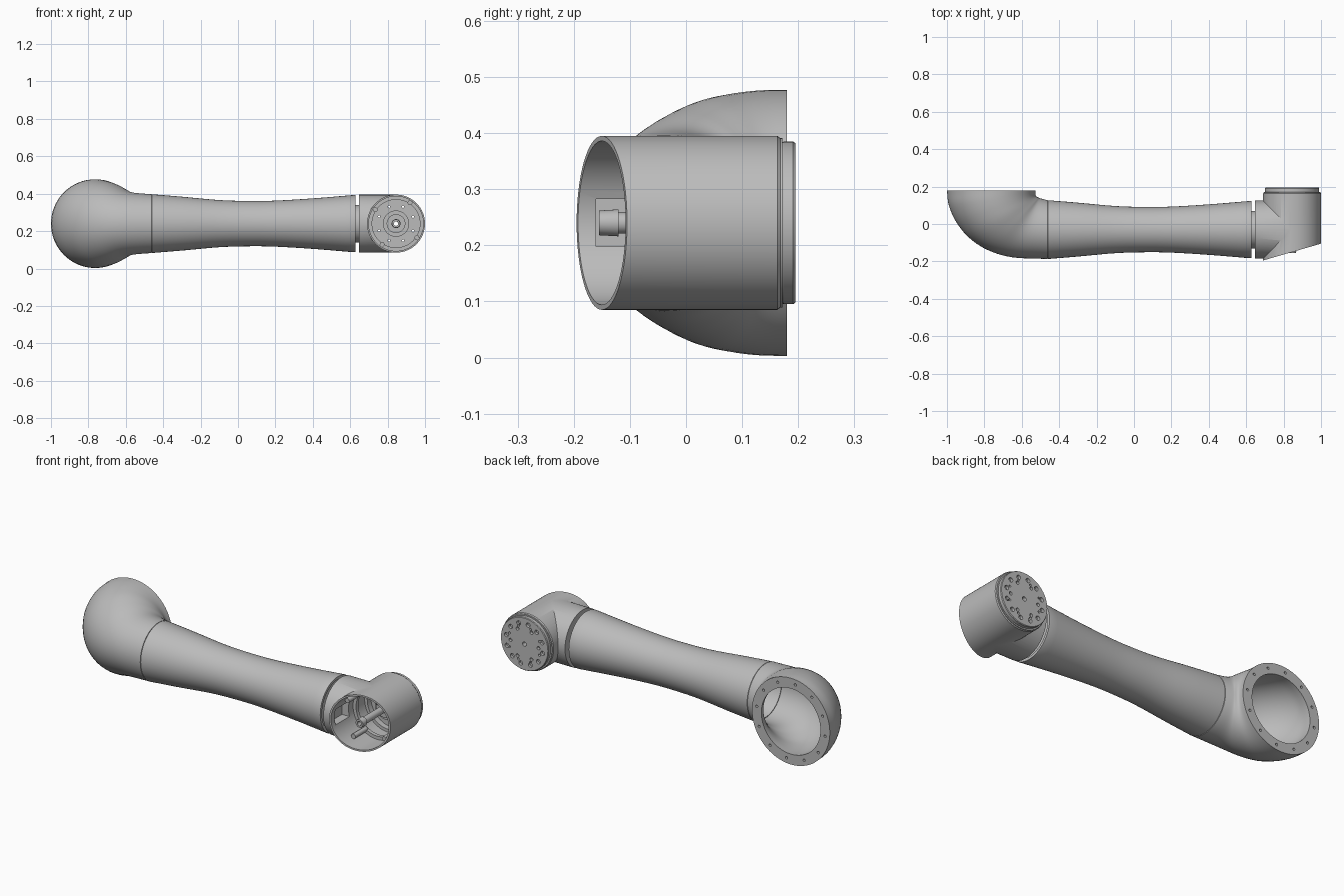
import bpy, bmesh, math
from mathutils import Vector

if "Cube" in bpy.data.objects:
    bpy.data.objects.remove(bpy.data.objects["Cube"])

grey = bpy.data.materials.new("satin grey")
grey.use_nodes = True
grey.diffuse_color = (0.5, 0.5, 0.5, 1)
grey.node_tree.nodes["Principled BSDF"].inputs["Base Color"].default_value = (0.5, 0.5, 0.5, 1)

MID_Z = 0.24
ARM_Y = -0.03
WRIST_X = 0.845
SIDES = 64


def finish(name, bm):
    bmesh.ops.recalc_face_normals(bm, faces=bm.faces)
    mesh = bpy.data.meshes.new(name)
    bm.to_mesh(mesh)
    bm.free()
    mesh.materials.append(grey)
    ob = bpy.data.objects.new(name, mesh)
    bpy.context.collection.objects.link(ob)
    return ob


def skin(bm, rings, loop=False):
    """Bridge rings of points; loop joins last to first, otherwise caps the ends."""
    rows = [[bm.verts.new(p) for p in ring] for ring in rings]
    n = len(rows[0])
    for k in range(len(rows) if loop else len(rows) - 1):
        a, b = rows[k], rows[(k + 1) % len(rows)]
        for i in range(n):
            j = (i + 1) % n
            bm.faces.new((a[i], a[j], b[j], b[i]))
    if not loop:
        bm.faces.new(rows[0])
        bm.faces.new(rows[-1])


def turned(bm, profile, centre, axis, sides=SIDES, loop=False):
    """Revolve (position, radius) pairs about the x or y axis through centre."""
    rings = []
    for pos, r in profile:
        ring = []
        for i in range(sides):
            a = math.tau * i / sides
            u, z = centre[0] + r * math.cos(a), centre[1] + r * math.sin(a)
            ring.append((pos, u, z) if axis == "x" else (u, pos, z))
        rings.append(ring)
    skin(bm, rings, loop)


def turn(name, profile, centre, axis, sides=SIDES, loop=False):
    bm = bmesh.new()
    turned(bm, profile, centre, axis, sides, loop)
    return finish(name, bm)


def hole_set(name, circles, y0, y1, centre_x):
    """Many small rods along y; circles holds (count, ring radius, rod radius, turn)."""
    bm = bmesh.new()
    for count, ring, r, start in circles:
        for i in range(count):
            a = start + math.tau * i / count
            c = (centre_x + ring * math.cos(a), MID_Z + ring * math.sin(a))
            turned(bm, [(y0, r), (y1, r)], c, "y", 14)
    return finish(name, bm)


def combine(ob, other, op):
    mod = ob.modifiers.new(op.lower(), "BOOLEAN")
    mod.operation, mod.solver, mod.object = op, "EXACT", other
    bpy.context.view_layer.objects.active = ob
    bpy.ops.object.modifier_apply(modifier=mod.name)
    bpy.data.objects.remove(other)


def box(name, size, centre, angle=0):
    bm = bmesh.new()
    bmesh.ops.create_cube(bm, size=1)
    for v in bm.verts:
        v.co = Vector([c * s for c, s in zip(v.co, size)])
    ob = finish(name, bm)
    ob.location = centre
    ob.rotation_euler.z = angle
    bpy.context.view_layer.update()
    return ob


def spline(pts, steps=5):
    """Catmull-Rom through tuples of numbers."""
    p = [Vector(q) for q in pts]
    p = [2 * p[0] - p[1]] + p + [2 * p[-1] - p[-2]]
    out = []
    for k in range(1, len(p) - 2):
        a, b, c, d = p[k - 1:k + 3]
        for s in range(steps):
            t = s / steps
            out.append(b + (c - a) * t / 2 + (2 * a - 5 * b + 4 * c - d) * t * t / 2
                       + (3 * b - a - 3 * c + d) * t ** 3 / 2)
    return out + [p[-2]]


# Hollow forearm tube with a waist and a lip at the wrist end
waist = spline([(-0.46, 0.157), (-0.3, 0.144), (-0.1, 0.126), (0.06, 0.121),
                (0.2, 0.123), (0.4, 0.135), (0.62, 0.153)])
outer = [(-0.462, 0.154)] + [tuple(v) for v in waist] + [(0.627, 0.152)]
inner = [(x, r - 0.015) for x, r in reversed(outer)]
turn("forearm_tube", outer + inner, (ARM_Y, MID_Z), "x", loop=True)

# Neck disc between forearm and wrist
turn("wrist_neck", [(0.60, 0.145), (0.622, 0.145), (0.622, 0.1), (0.655, 0.1)],
     (ARM_Y, MID_Z), "x")

# Elbow shell: ovals turning from the open flange to the forearm
outside = spline([(-1, 0.18), (-0.99, 0.1), (-0.95, 0.01), (-0.88, -0.075),
                  (-0.78, -0.14), (-0.65, -0.178), (-0.463, -0.187)])
inside = spline([(-0.527, 0.18), (-0.527, 0.162), (-0.525, 0.152), (-0.52, 0.146),
                 (-0.51, 0.141), (-0.5, 0.137), (-0.463, 0.127)])
height = spline([(0.237, 0), (0.236, 0), (0.23, 0), (0.218, 0),
                 (0.195, 0), (0.168, 0), (0.157, 0)])
outer_rings, inner_rings = [], []
for k, (o, i, h) in enumerate(zip(outside, inside, height)):
    mid, half = (o + i) / 2, (i - o) / 2
    thin = 0.76 + 0.14 * k / (len(outside) - 1)
    for rings, s in ((outer_rings, 1), (inner_rings, thin)):
        rings.append([])
        for n in range(SIDES):
            a = math.tau * n / SIDES
            p = mid + half * s * math.cos(a)
            rings[-1].append((p.x, p.y, MID_Z + h.x * s * math.sin(a)))
bm = bmesh.new()
skin(bm, outer_rings + inner_rings[::-1], loop=True)
elbow = finish("elbow_shell", bm)
combine(elbow, hole_set("flange_holes", [(12, 0.209, 0.007, 0.13)], 0.165, 0.2, -0.763), "DIFFERENCE")

# Wrist housing: two crossing cylinders, sliced at a slant and hollowed
axis = (WRIST_X, MID_Z)
wrist = turn("wrist_housing", [(-0.3, 0.155), (0.163, 0.155), (0.168, 0.151), (0.172, 0.151)],
             axis, "y")
combine(wrist, turn("side_socket", [(0.648, 0.1545), (WRIST_X, 0.1545)],
                    (ARM_Y, MID_Z), "x"), "UNION")
slant = math.atan2(0.09, 0.31)
combine(wrist, box("slant_cut", (1, 0.5, 1),
                   (WRIST_X + 0.25 * math.sin(slant), -0.15 - 0.25 * math.cos(slant), MID_Z),
                   slant), "DIFFERENCE")
combine(wrist, turn("bore", [(-0.4, 0.146), (0.1, 0.146), (0.1, 0.13), (0.19, 0.13)],
                    axis, "y"), "DIFFERENCE")
combine(wrist, box("cable_window", (0.12, 0.12, 0.085), (0.72, -0.1, MID_Z)), "DIFFERENCE")

# Output flange with bolt holes and a central bore
flange = turn("output_flange", [(0.13, 0.129), (0.168, 0.129), (0.168, 0.141), (0.174, 0.145),
                                (0.191, 0.145), (0.195, 0.142)], axis, "y")
combine(flange, hole_set("bolt_recesses", [(12, 0.112, 0.012, 0.2), (6, 0.085, 0.009, 0)],
                         0.18, 0.21, WRIST_X), "DIFFERENCE")
combine(flange, hole_set("through_holes", [(8, 0.098, 0.006, 0.39), (1, 0, 0.012, 0)],
                         0.1, 0.21, WRIST_X), "DIFFERENCE")

# Stepped bearing and hollow shaft inside the wrist
turn("bearing_hub", [(0.06, 0.012), (0.06, 0.05), (0.08, 0.05), (0.08, 0.07),
                     (0.135, 0.07), (0.135, 0.012)], axis, "y", loop=True)
turn("centre_shaft", [(-0.155, 0.012), (-0.155, 0.022), (-0.12, 0.024), (-0.12, 0.019),
                      (0.07, 0.019), (0.07, 0.012)], axis, "y", 32, loop=True)

# Mounting ring and cover posts around the bore
turn("mounting_ring", [(0.0, 0.148), (0.0, 0.128), (0.02, 0.128), (0.02, 0.148)],
     axis, "y", loop=True)
hole_set("cover_posts", [(4, 0.134, 0.013, math.pi / 3.2)], -0.10, 0.01, WRIST_X)

# Shading: smooth with crisp edges
for ob in bpy.context.scene.objects:
    ob.select_set(ob.type == "MESH" and grey.name in ob.data.materials)
bpy.context.view_layer.objects.active = wrist
bpy.ops.object.shade_smooth_by_angle(angle=math.radians(30))
